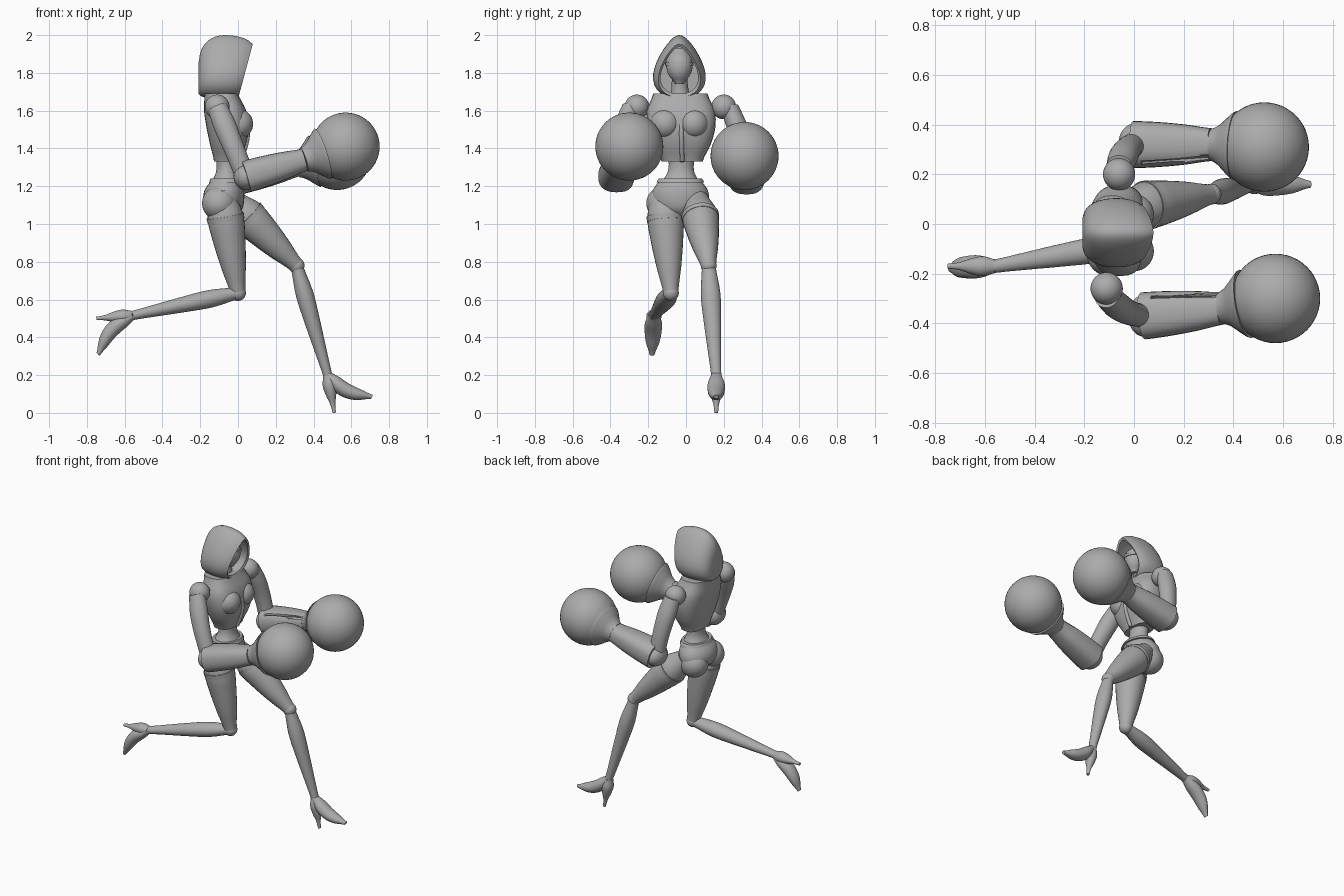
import bpy, bmesh
from math import sin, cos, pi, tau, radians, copysign
from mathutils import Vector

cube = bpy.data.objects.get("Cube")
if cube:
    bpy.data.objects.remove(cube)

GREY = (.41, .41, .41, 1)
grey = bpy.data.materials.new("plain grey")
grey.use_nodes = True
grey.diffuse_color = GREY
grey.node_tree.nodes["Principled BSDF"].inputs["Base Color"].default_value = GREY

UP = Vector((0, 0, 1))
LEFT = Vector((0, 1, 0))
FORWARD = Vector((1, 0, 0))
STILL = Vector()


def finish(name, bm):
    """Turn the bmesh into a smooth shaded grey object."""
    bmesh.ops.recalc_face_normals(bm, faces=bm.faces)
    mesh = bpy.data.meshes.new(name)
    bm.to_mesh(mesh)
    bm.free()
    mesh.materials.append(grey)
    part = bpy.data.objects.new(name, mesh)
    bpy.context.collection.objects.link(part)
    bpy.ops.object.select_all(action='DESELECT')
    part.select_set(True)
    bpy.context.view_layer.objects.active = part
    bpy.ops.object.shade_smooth_by_angle(angle=radians(45))
    return part


def skin(name, rings):
    """Bridge closed rings of points and cap both ends."""
    bm = bmesh.new()
    loops = [[bm.verts.new(point) for point in ring] for ring in rings]
    count = len(loops[0])
    for low, high in zip(loops, loops[1:]):
        for i in range(count):
            j = (i + 1) % count
            bm.faces.new((low[i], low[j], high[j], high[i]))
    bm.faces.new(loops[0])
    bm.faces.new(loops[-1])
    return finish(name, bm)


def blend(shape, t):
    """Smooth curve through evenly spaced values."""
    last = len(shape) - 1
    i = min(int(t * last), last - 1)
    u = t * last - i
    a, b, c, d = (shape[max(0, min(last, i + k))] for k in (-1, 0, 1, 2))
    return b + u / 2 * (c - a + u * (2 * a - 5 * b + 4 * c - d + u * (3 * (b - c) + d - a)))


def limb(name, start, end, size, shape, depth=1, bend=STILL, level=False, power=1, steps=16, sides=28):
    """Loft from start to end; shape gives the girth along it, bend bows its middle."""
    along = UP if level else (end - start).normalized()
    across = (LEFT - along * along.dot(LEFT)).normalized()
    deep = along.cross(across)
    rings = []
    for step in range(steps + 1):
        t = step / steps
        centre = start.lerp(end, t) + bend * sin(pi * t)
        radius = size * blend(shape, t)
        ring = []
        for k in range(sides):
            c, s = cos(tau * k / sides), sin(tau * k / sides)
            ring.append(centre + across * radius * copysign(abs(c) ** power, c)
                        + deep * radius * depth * copysign(abs(s) ** power, s))
        rings.append(ring)
    return skin(name, rings)


def ball(name, centre, radius, squash=(1, 1, 1)):
    bm = bmesh.new()
    bmesh.ops.create_uvsphere(bm, u_segments=48, v_segments=24, radius=radius)
    bmesh.ops.scale(bm, vec=squash, verts=bm.verts)
    bmesh.ops.translate(bm, vec=centre, verts=bm.verts)
    return finish(name, bm)


# Hood: egg-shaped arches from the hollow, out round the slanted rim, to the closed back
HEAD = Vector((-.07, -.035, 1.8))


def arch(turn, scale, sides=32):
    a = radians(turn)
    swell = max(cos(a), 0) ** .5
    half = scale * swell * .14
    low = 1.71 - swell * .05
    height = swell * .29 + .05
    slant = max(0, -sin(a)) * .35
    ring = []
    for k in range(sides):
        t = tau * k / sides
        z = low + height * (1 + cos(t)) / 2 - HEAD.z
        y = half * sin(t) * (1 - .4 * cos(t)) / 1.07
        ring.append(HEAD + Vector((slant * z - .14 * sin(a), y, z * scale)))
    return ring


hollow = [arch(turn, .85) for turn in (30, 0, -25, -45)]
shell = [arch(turn, 1) for turn in range(-50, 90, 10)]
skin("hood", hollow + shell)

# Head inside the hood
chin = HEAD + Vector((.04, 0, -.06))
crown = HEAD + Vector((.02, 0, .13))
limb("face", chin, crown, .07, (.3, .8, 1, .9, .4), level=True)
limb("brow_band", chin.lerp(crown, .52), chin.lerp(crown, .62), .075, (1, 1), level=True, steps=2)
collar = Vector((-.09, -.03, 1.68))
limb("neck", collar - UP * .05, HEAD, .05, (1.2, .9, .8), level=True)

# Torso
ribs = Vector((-.06, -.02, 1.33))
waist = Vector((-.06, -.03, 1.24))
crotch = Vector((-.05, -.03, 1.02))
limb("chest", collar + UP * .01, ribs, .18, (.8, 1, 1, .85, .6), depth=.62, bend=FORWARD * .02, level=True, power=.75)
for name, offset in (("right_bust", -.08), ("left_bust", .07)):
    ball(name, Vector((0, offset - .03, 1.53)), .08)
limb("jacket_front_strip", collar + FORWARD * .06, ribs + FORWARD * .07, .012, (1, 1, 1), bend=FORWARD * .06)
limb("abdomen", ribs + UP * .1, waist - UP * .04, .1, (.9, .7, .7, 1.1), depth=.8, level=True)
limb("pelvis", waist, crotch, .15, (.7, .95, 1, .8, .2), depth=.72, bend=FORWARD * -.02, level=True)
limb("belt", waist, waist - UP * .02, .115, (1, 1.1), depth=.74, level=True, steps=2)


def leg(side, hip, knee, ankle, toe, heel):
    hip, knee, ankle, toe, heel = map(Vector, (hip, knee, ankle, toe, heel))
    limb(side + "_thigh", hip, knee, .1, (.6, .95, .85, .65, .4))
    limb(side + "_thigh_band", hip.lerp(knee, .25), hip.lerp(knee, .3), .1, (1, .98), steps=2)
    ball(side + "_knee", knee, .042)
    limb(side + "_shin", knee, ankle, .1, (.36, .52, .46, .36, .27), depth=.9, bend=(heel - ankle) * .03)
    # High heeled foot and its spike
    arch_way = (heel - ankle.lerp(toe, .5)).normalized()
    limb(side + "_foot", ankle, toe, .045, (.6, 1, 1, .8, .3), depth=.85, bend=arch_way * .03)
    limb(side + "_heel", ankle, heel, .04, (.7, 1, .8, .4, .25), depth=.9)


leg("right", (-.09, -.12, 1.18), (0, -.08, .635), (-.56, -.17, .515), (-.74, -.18, .31), (-.75, -.17, .5))
leg("left", (-.04, .06, 1.13), (.31, .12, .78), (.475, .16, .2), (.71, .16, .085), (.51, .16, 0))
ball("left_buttock", Vector((-.09, .04, 1.1)), .09)
ball("right_buttock", Vector((-.1, -.12, 1.11)), .09)


def arm(side, out, shoulder, elbow, wrist, fist):
    shoulder, elbow, wrist, fist = map(Vector, (shoulder, elbow, wrist, fist))
    ball(side + "_shoulder", shoulder, .065)
    limb(side + "_upper_arm", shoulder + out * .03, elbow, .06, (.8, .9, .85, .8, .8), depth=1.1, bend=out * .02)
    ball(side + "_elbow", elbow, .07, (.9, 1.2, 1))
    forearm = limb(side + "_forearm", elbow, wrist, .095, (1, .95, .85, .7), depth=.9, power=.8)
    # Slit along the inner side of the forearm
    reach = wrist - elbow
    cutter = limb(side + "_slit_cutter", elbow.lerp(wrist, .1) - out * .07 + UP * .05,
                  wrist - out * .05 + UP * .04, .02, (.6, .6), depth=2, steps=1, sides=4)
    cutter.hide_render = True
    cutter.hide_set(True)
    slit = forearm.modifiers.new("slit", 'BOOLEAN')
    slit.operation, slit.object, slit.solver = 'DIFFERENCE', cutter, 'EXACT'
    # Flared wrist and round glove
    limb(side + "_wrist_flare", wrist, wrist.lerp(fist, .45), .14, (.46, .58, .8, 1))
    ball(side + "_glove", fist, .18)


arm("right", -LEFT, (-.11, -.26, 1.62), (.04, -.37, 1.25), (.35, -.34, 1.34), (.57, -.3, 1.41))
arm("left", LEFT, (-.06, .2, 1.62), (0, .32, 1.24), (.31, .32, 1.31), (.525, .31, 1.36))
